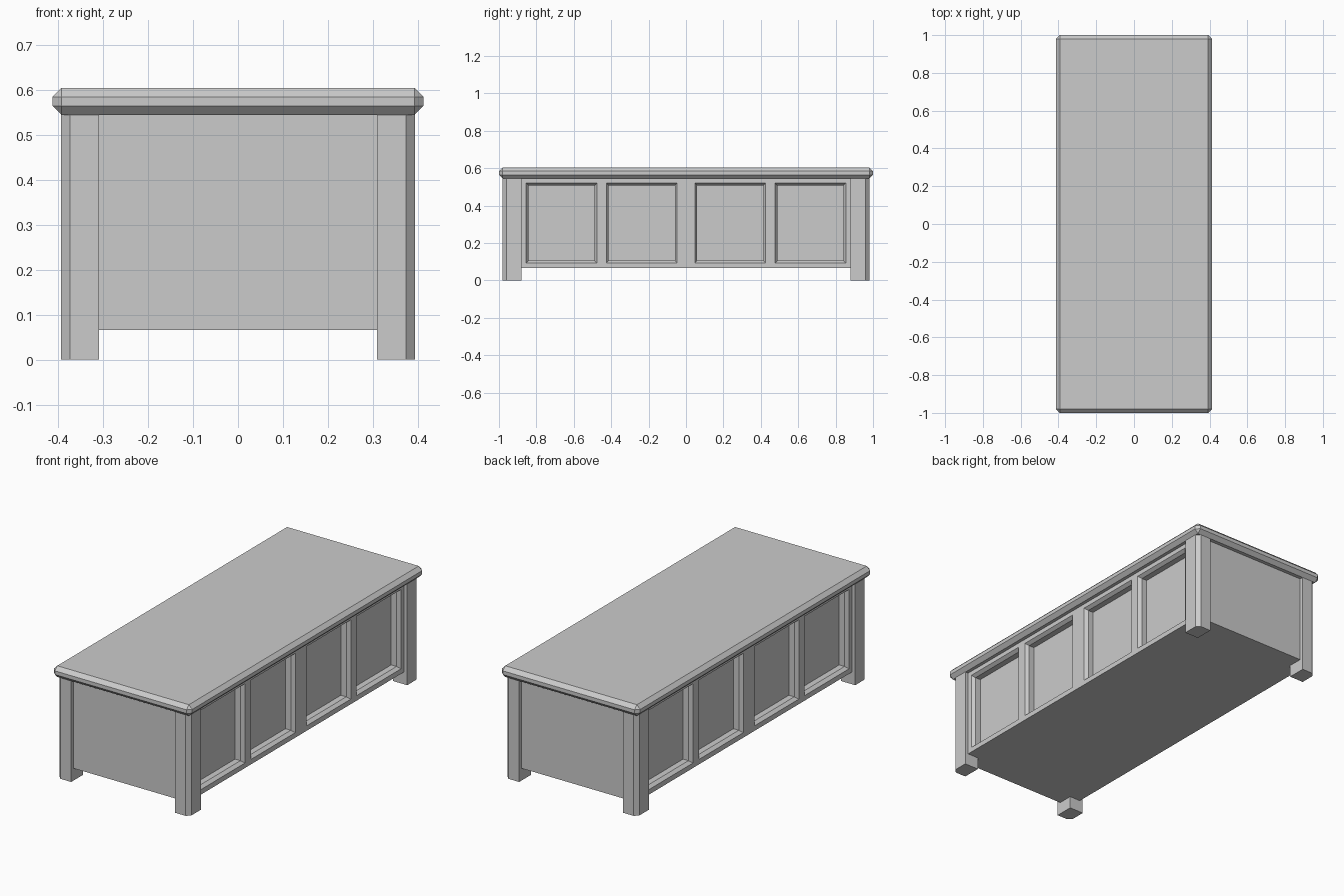
import bpy, bmesh
from mathutils import Vector

if "Cube" in bpy.data.objects:
    bpy.data.objects.remove(bpy.data.objects["Cube"])


def new_object(name, bm):
    mesh = bpy.data.meshes.new(name)
    bm.to_mesh(mesh)
    bm.free()
    obj = bpy.data.objects.new(name, mesh)
    bpy.context.collection.objects.link(obj)
    return obj


def box(lo, hi):
    lo, hi = Vector(lo), Vector(hi)
    bm = bmesh.new()
    bmesh.ops.create_cube(bm, size=1)
    bmesh.ops.scale(bm, vec=hi - lo, verts=bm.verts)
    bmesh.ops.translate(bm, vec=(lo + hi) / 2, verts=bm.verts)
    return bm


# Table top: slab with every edge chamfered
top = box((-0.413, -1, 0.545), (0.413, 1, 0.605))
bmesh.ops.bevel(top, geom=top.edges[:], offset=0.02, segments=1,
                affect='EDGES', profile=0.5)
new_object("table_top", top)

# Body: box sliced along the panel borders, then panels recessed
PANELS = [(-0.855, -0.476), (-0.426, -0.047), (0.047, 0.426), (0.476, 0.855)]
Z0, Z1 = 0.093, 0.521
body = box((-0.375, -0.96, 0.066), (0.375, 0.96, 0.55))
cuts = [((0, y, 0), (0, 1, 0)) for p in PANELS for y in p]
cuts += [((0, 0, z), (0, 0, 1)) for z in (Z0, Z1)]
for co, no in cuts:
    bmesh.ops.bisect_plane(body, geom=body.verts[:] + body.edges[:] + body.faces[:],
                           plane_co=co, plane_no=no)
body.normal_update()


def is_panel(face):
    c = face.calc_center_median()
    return (abs(face.normal.x) > 0.9 and Z0 < c.z < Z1
            and any(a < c.y < b for a, b in PANELS))


panels = [f for f in body.faces if is_panel(f)]
# Sloped moulding, then a straight wall down to the panel
bmesh.ops.inset_individual(body, faces=panels, thickness=0.018, depth=-0.018)
walls = bmesh.ops.extrude_discrete_faces(body, faces=panels)
for f in walls["faces"]:
    side = 1 if f.calc_center_median().x > 0 else -1
    bmesh.ops.translate(body, vec=(-0.032 * side, 0, 0), verts=f.verts[:])
new_object("panelled_body", body)

# Corner legs with the outer vertical edge chamfered
for sx, side in ((1, "right"), (-1, "left")):
    for sy, end in ((1, "back"), (-1, "front")):
        leg = box((0.31, 0.88, 0), (0.394, 0.98, 0.55))
        outer = [e for e in leg.edges
                 if all(v.co.x > 0.39 and v.co.y > 0.97 for v in e.verts)]
        bmesh.ops.bevel(leg, geom=outer, offset=0.02, segments=1,
                        affect='EDGES', profile=0.5)
        bmesh.ops.scale(leg, vec=(sx, sy, 1), verts=leg.verts)
        bmesh.ops.recalc_face_normals(leg, faces=leg.faces)
        new_object(f"{end}_{side}_leg", leg)
